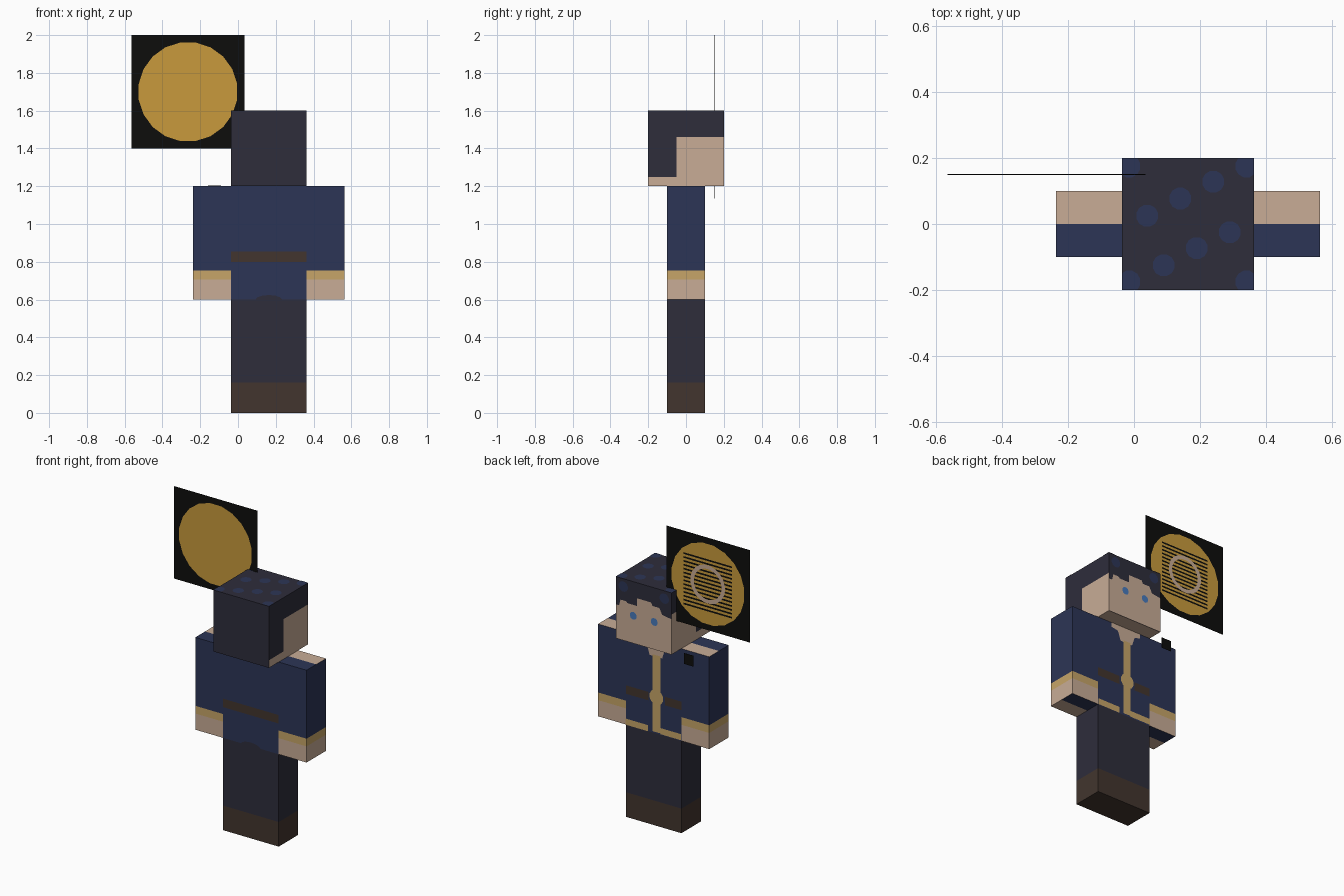
import bpy, bmesh, math
from mathutils import Vector

if "Cube" in bpy.data.objects:
    bpy.data.objects.remove(bpy.data.objects["Cube"])

CX = 0.163      # middle of the figure
PX, PZ, PY = -0.265, 1.7, 0.15   # middle of the floating panel


def material(name, r, g, b):
    linear = [((c / 255 + 0.055) / 1.055) ** 2.4 if c > 10 else c / 255 / 12.92 for c in (r, g, b)]
    mat = bpy.data.materials.new(name)
    mat.use_nodes = True
    mat.diffuse_color = (*linear, 1)
    bsdf = next(n for n in mat.node_tree.nodes if n.type == 'BSDF_PRINCIPLED')
    bsdf.inputs["Base Color"].default_value = (*linear, 1)
    return mat


CLOTH = material("dark cloth", 46, 45, 59)
BLUE = material("navy blue", 44, 53, 86)
SKIN = material("skin", 200, 172, 150)
TRIM = material("pale gold trim", 199, 165, 104)
GOLD = material("deep gold", 200, 154, 60)
BROWN = material("brown leather", 66, 53, 46)
BLACK = material("black", 13, 13, 12)
EYE = material("eye blue", 72, 122, 188)


def finish(name, bm, mats):
    mesh = bpy.data.meshes.new(name)
    bm.to_mesh(mesh)
    bm.free()
    for m in mats:
        mesh.materials.append(m)
    obj = bpy.data.objects.new(name, mesh)
    bpy.context.collection.objects.link(obj)
    return obj


def box(name, lo, hi, mats, cuts=(), rule=None):
    """Box cut along (axis, position) planes, coloured by rule(centre, normal)."""
    bm = bmesh.new()
    bmesh.ops.create_cube(bm, size=1)
    for v in bm.verts:
        v.co = [lo[i] if v.co[i] < 0 else hi[i] for i in range(3)]
    for axis, pos in cuts:
        point, normal = Vector(), Vector()
        point[axis], normal[axis] = pos, 1
        bmesh.ops.bisect_plane(bm, geom=bm.verts[:] + bm.edges[:] + bm.faces[:],
                               plane_co=point, plane_no=normal)
    bm.normal_update()
    for f in bm.faces:
        f.material_index = mats.index(rule(f.calc_center_median(), f.normal)) if rule else 0
    return finish(name, bm, mats)


def plates(name, outlines, mat, axis, pos, side):
    """Flat painted shapes lying on one plane and facing one side."""
    bm = bmesh.new()
    for pts in outlines:
        verts = []
        for p in pts:
            co = list(p)
            co.insert(axis, pos)
            verts.append(bm.verts.new(co))
        f = bm.faces.new(verts)
        f.normal_update()
        if f.normal[axis] * side < 0:
            f.normal_flip()
    return finish(name, bm, [mat])


def rect(u0, u1, v0, v1):
    return [(u0, v0), (u1, v0), (u1, v1), (u0, v1)]


def disc(u, v, r, n=12):
    return [(u + r * math.cos(math.tau * (i + .5) / n), v + r * math.sin(math.tau * (i + .5) / n))
            for i in range(n)]


# Head with hair at the rear and on top, cheeks at the sides
def head_rule(c, n):
    if abs(n.y) > .5 or n.z > .5:
        return CLOTH
    if n.z < -.5 or c.z < 1.25:
        return SKIN
    return CLOTH if c.z > 1.46 or c.y < -.05 else SKIN


HX0, HX1 = CX - .2, CX + .2
box("head", (HX0, -.2, 1.2), (HX1, .2, 1.6), [CLOTH, SKIN],
    [(2, 1.46), (2, 1.25), (1, -.05)], head_rule)

# Face under a ragged fringe, and eyes
fringe = [(HX1, 1.42), (.34, 1.42), (.33, 1.46), (.29, 1.46), (.28, 1.45), (.21, 1.45),
          (.21, 1.5), (.11, 1.5), (.1, 1.48), (.05, 1.48), (.03, 1.44), (HX0, 1.43)]
plates("face", [[(HX0, 1.2), (HX1, 1.2)] + fringe], SKIN, 1, .202, 1)
plates("eyes", [disc(x, 1.38, .025) for x in (.237, .086)], EYE, 1, .204, 1)

# Spots on the headscarf, clipped at the edges
spots = [(.04, .025), (.14, .077), (.24, .128), (.09, -.125), (.19, -.073), (.29, -.025)]
corners = [(CX + sx * .178, sy * .175) for sx in (-1, 1) for sy in (-1, 1)]
clipped = [[(min(max(u, HX0), HX1), min(max(v, -.2), .2)) for u, v in disc(x, y, .035)]
           for x, y in corners]
plates("scarf_spots", [disc(x, y, .034) for x, y in spots] + clipped, BLUE, 2, 1.602, 1)
plates("fringe_spots", [disc(x, 1.55, .034) for x in (.31, .015)], BLUE, 1, .202, 1)

# Torso with belt on both sides
box("torso", (HX0, -.1, .6), (HX1, .1, 1.2), [BLUE, BROWN], [(2, .8), (2, .855)],
    lambda c, n: BROWN if abs(n.y) > .5 and .8 < c.z < .855 else BLUE)
hump = [(CX + .07 * math.cos(a * math.pi / 6), .6 + .024 * math.sin(a * math.pi / 6))
        for a in range(7)]
plates("coat_vent", [hump], CLOTH, 1, -.102, -1)

# Open collar, gold placket, hem and buckle
plates("collar_skin", [[(.26, 1.2), (.26, 1.17), (.21, 1.16), (.19, 1.1), (.1, 1.1),
                        (.08, 1.16), (.04, 1.17), (.04, 1.2)]], SKIN, 1, .102, 1)
plates("coat_trim", [rect(.112, .168, .61, 1.11), rect(.2, HX1, .6, .64),
                     rect(HX0, .112, .605, .645)], TRIM, 1, .103, 1)
plates("buckle", [disc(.14, .838, .05)], TRIM, 1, .105, 1)
plates("belt_gap", [rect(.08, .112, .8, .855), rect(.168, .2, .8, .855)], BLUE, 1, .102, 1)


# Arms with cuffs and hands; the ends are two-coloured
def arm_rule(c, n):
    if n.z > .5:
        return SKIN if c.y > 0 else BLUE
    if n.z < -.5:
        return BLUE if c.y > 0 else SKIN
    return BLUE if c.z > .755 else TRIM if c.z > .705 else SKIN


for side, x0 in (("right", CX - .4), ("left", CX + .2)):
    box(side + "_arm", (x0, -.1, .6), (x0 + .2, .1, 1.2), [BLUE, TRIM, SKIN],
        [(1, 0), (2, .755), (2, .705)], arm_rule)

# Legs with boots
for side, x0 in (("right", CX - .2), ("left", CX)):
    box(side + "_leg", (x0, -.1, 0), (x0 + .2, .1, .6), [CLOTH, BROWN], [(2, .16)],
        lambda c, n: BROWN if c.z < .16 else CLOTH)

# Floating square panel with a gold disc on each side
box("panel", (PX - .3, PY - .001, PZ - .3), (PX + .3, PY + .001, PZ + .3), [BLACK])
for side, s in (("front", -1), ("rear", 1)):
    plates(side + "_disc", [disc(PX, PZ, .264, 20)], GOLD, 1, PY + s * .003, s)

# Hatched square and pale ring on the rear of the panel
R = .176
bars = [rect(PX - R, PX + R, PZ - R + i * .0252, PZ - R + i * .0252 + .011) for i in range(14)]
plates("panel_hatching", bars, BLACK, 1, PY + .005, 1)
outer, inner = disc(PX, PZ, .125, 20), disc(PX, PZ, .1, 20)
plates("panel_ring", [[outer[i - 1], outer[i], inner[i], inner[i - 1]] for i in range(20)],
       SKIN, 1, PY + .006, 1)

# Small dark tag beside the shoulder
box("shoulder_tag", (-.16, PY - .001, 1.135), (-.09, PY + .001, 1.205), [BLACK])
